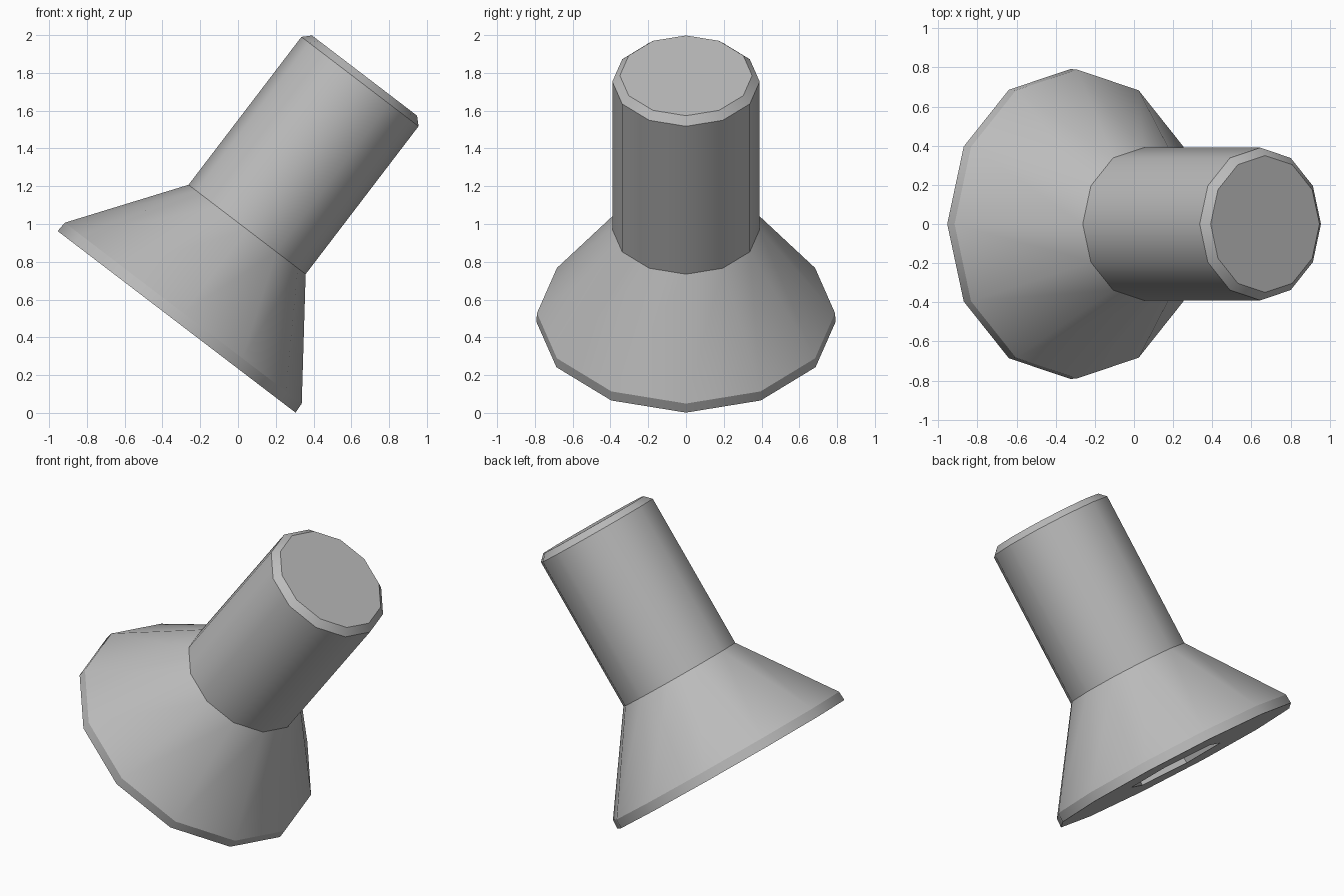
import bpy
import bmesh
from math import cos, sin, pi, radians
from mathutils import Matrix

cube = bpy.data.objects.get("Cube")
if cube:
    bpy.data.objects.remove(cube, do_unlink=True)

metal = bpy.data.materials.new("grey metal")
metal.use_nodes = True
GREY = (0.5, 0.5, 0.5, 1)
metal.diffuse_color = GREY
metal.node_tree.nodes["Principled BSDF"].inputs["Base Color"].default_value = GREY

# The screw leans toward +x, resting on the edge of its head
POSE = Matrix.Translation((-0.325, 0, 0.482)) @ Matrix.Rotation(radians(37.35), 4, "Y")
SIDES = 12
SOCKET_RADIUS, SOCKET_DEPTH = 0.31, 0.3


def ring(bm, radius, height, sides, turn=0.0):
    return [bm.verts.new((radius * cos(turn + 2 * pi * i / sides),
                          radius * sin(turn + 2 * pi * i / sides), height))
            for i in range(sides)]


def bridge(bm, low, high):
    n = len(low)
    for i in range(n):
        j = (i + 1) % n
        bm.faces.new((low[i], low[j], high[j], high[i]))


def finish(bm, name):
    bmesh.ops.recalc_face_normals(bm, faces=bm.faces)
    mesh = bpy.data.meshes.new(name)
    bm.to_mesh(mesh)
    bm.free()
    mesh.materials.append(metal)
    obj = bpy.data.objects.new(name, mesh)
    bpy.context.collection.objects.link(obj)
    obj.matrix_world = POSE
    bpy.ops.object.select_all(action="DESELECT")
    obj.select_set(True)
    bpy.context.view_layer.objects.active = obj
    bpy.ops.object.shade_smooth_by_angle(angle=radians(31))


# Countersunk head, rim, shank and chamfered tip as one turned profile
bm = bmesh.new()
profile = [(0.792, 0), (0.789, 0.058), (0.39, 0.615), (0.39, 1.6), (0.35, 1.64)]
rings = [ring(bm, r, h, SIDES) for r, h in profile]
for low, high in zip(rings, rings[1:]):
    bridge(bm, low, high)
bm.faces.new(rings[-1])

# Hexagonal socket sunk into the head
mouth = ring(bm, SOCKET_RADIUS, 0, 6, pi / 6)
floor = ring(bm, SOCKET_RADIUS, SOCKET_DEPTH, 6, pi / 6)
bridge(bm, mouth, floor)
bm.faces.new(floor)

# Flat head face around the socket: each hexagon side meets two rim sides
rim = rings[0]
for i in range(6):
    outer = [rim[(2 * i + k) % SIDES] for k in (1, 2, 3)]
    bm.faces.new([mouth[i], *outer, mouth[(i + 1) % 6]])

finish(bm, "countersunk_screw")
